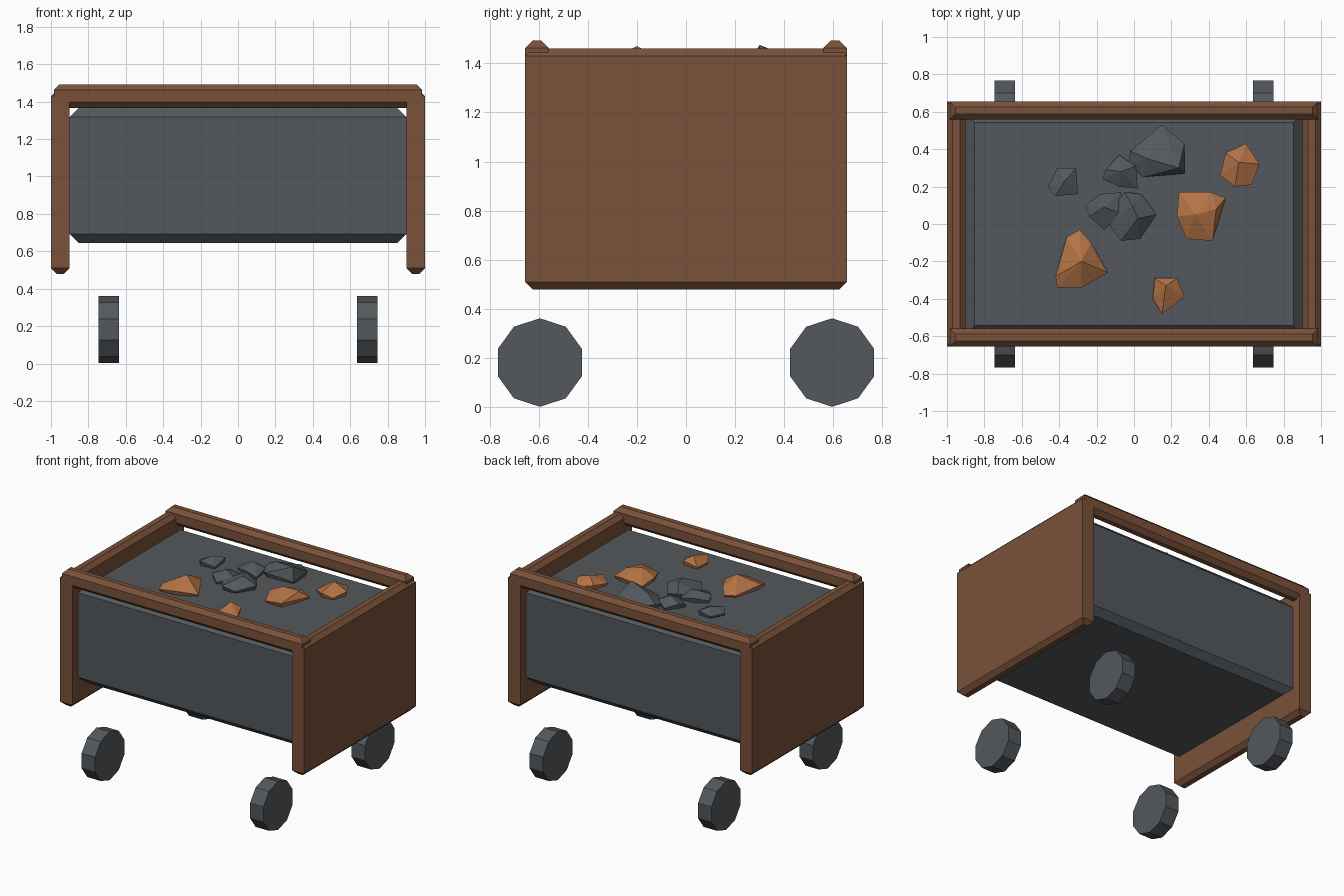
import bpy, bmesh, math
from mathutils import Vector

if "Cube" in bpy.data.objects:
    bpy.data.objects.remove(bpy.data.objects["Cube"], do_unlink=True)


def material(name, rgb):
    mat = bpy.data.materials.new(name)
    mat.use_nodes = True
    color = (*rgb, 1)
    mat.diffuse_color = color
    shader = next(n for n in mat.node_tree.nodes if n.type == 'BSDF_PRINCIPLED')
    shader.inputs["Base Color"].default_value = color
    return mat


WOOD = material("brown wood", (0.195, 0.084, 0.042))
IRON = material("dark grey iron", (0.087, 0.099, 0.109))
ORE = material("orange ore", (0.45, 0.17, 0.06))


def finish(name, bm, mat):
    bmesh.ops.recalc_face_normals(bm, faces=bm.faces)
    mesh = bpy.data.meshes.new(name)
    bm.to_mesh(mesh)
    bm.free()
    mesh.materials.append(mat)
    obj = bpy.data.objects.new(name, mesh)
    bpy.context.collection.objects.link(obj)
    return obj


def chamfered_box(name, mat, low, high, chamfer):
    """Box whose top and bottom rims are chamfered, vertical edges sharp."""
    low, high = Vector(low), Vector(high)
    bm = bmesh.new()
    bmesh.ops.create_cube(bm, size=1)
    for v in bm.verts:
        v.co = (low + high) / 2 + v.co * (high - low)
    rims = [e for e in bm.edges if abs(e.verts[0].co.z - e.verts[1].co.z) < chamfer]
    bmesh.ops.bevel(bm, geom=rims, offset=chamfer, segments=1, affect='EDGES')
    return finish(name, bm, mat)


def wheel(name, x, y):
    bm = bmesh.new()
    bmesh.ops.create_cone(bm, cap_ends=True, segments=10, radius1=0.18, radius2=0.18, depth=0.11)
    # Turn the axle onto x with a corner pointing up
    for v in bm.verts:
        v.co = Vector((v.co.z + x, v.co.x + y, v.co.y + 0.182))
    top = max(v.co.z for v in bm.verts)
    assert top > 0.36
    return finish(name, bm, IRON)


def rock(name, mat, outline, peaks):
    """Faceted lump: an uneven waist, a smaller sunken base and its peaks."""
    middle = sum((Vector(p) for p in outline), Vector((0, 0))) / len(outline)
    bm = bmesh.new()
    for i, p in enumerate(outline):
        p = Vector(p)
        bm.verts.new((*p, BED + 0.015 + 0.02 * (i % 2)))
        bm.verts.new((*p.lerp(middle, 0.2), BED - 0.04))
    for p in peaks:
        bm.verts.new(p)
    hull = bmesh.ops.convex_hull(bm, input=bm.verts)
    spare = [v for v in hull["geom_interior"] if isinstance(v, bmesh.types.BMVert)]
    bmesh.ops.delete(bm, geom=spare, context='VERTS')
    return finish(name, bm, mat)


# Solid load bed between the wooden ends
BED = 1.365
chamfered_box("tub", IRON, (-0.9, -0.59, 0.645), (0.9, 0.59, BED), 0.047)

# Wooden end panels, top rails and wheels
for side, s in (("left", 1), ("right", -1)):
    x = 0.95 * s
    chamfered_box(side + "_end_panel", WOOD, (x - 0.05, -0.655, 0.48), (x + 0.05, 0.655, 1.46), 0.03)
    for end, t in (("front", -1), ("back", 1)):
        wheel(f"{end}_{side}_wheel", 0.69 * s, 0.595 * t)
for end, t in (("front", -1), ("back", 1)):
    y = 0.607 * t
    chamfered_box(end + "_rail", WOOD, (-0.985, y - 0.048, 1.367), (0.985, y + 0.048, 1.493), 0.03)

# Grey rocks
rock("large_grey_rock", IRON,
     [(.15, .53), (.27, .43), (.27, .27), (.05, .25), (-.03, .32), (-.02, .39)],
     [(.24, .3, 1.475), (.07, .35, 1.45)])
rock("middle_grey_rock", IRON,
     [(-.08, .37), (.01, .31), (.02, .19), (-.08, .2), (-.17, .24), (-.15, .29)],
     [(-.07, .28, 1.44)])
rock("small_grey_rock", IRON,
     [(-.41, .3), (-.31, .3), (-.3, .16), (-.42, .15), (-.46, .2)],
     [(-.37, .23, 1.42)])
rock("leaning_grey_rock", IRON,
     [(-.26, .1), (-.18, .16), (-.07, .17), (-.05, .05), (-.16, -.03), (-.24, .04)],
     [(-.16, .09, 1.43)])
rock("front_grey_rock", IRON,
     [(-.11, .1), (-.05, .17), (.04, .16), (.12, .05), (.03, -.08), (-.07, -.09), (-.14, .01)],
     [(-.01, .1, 1.45), (.02, .03, 1.45)])

# Orange ore
rock("back_ore", ORE,
     [(.6, .43), (.67, .32), (.63, .21), (.54, .2), (.46, .26), (.49, .38)],
     [(.56, .33, 1.44)])
rock("middle_ore", ORE,
     [(.24, .17), (.41, .17), (.49, .14), (.42, -.09), (.28, -.08), (.23, .04)],
     [(.33, .05, 1.45), (.44, .08, 1.43)])
rock("large_ore", ORE,
     [(-.29, -.03), (-.23, -.1), (-.14, -.26), (-.28, -.34), (-.41, -.34), (-.42, -.28), (-.36, -.07)],
     [(-.28, -.2, 1.47)])
rock("front_ore", ORE,
     [(.11, -.29), (.23, -.29), (.27, -.39), (.15, -.48), (.1, -.4)],
     [(.17, -.33, 1.44)])
